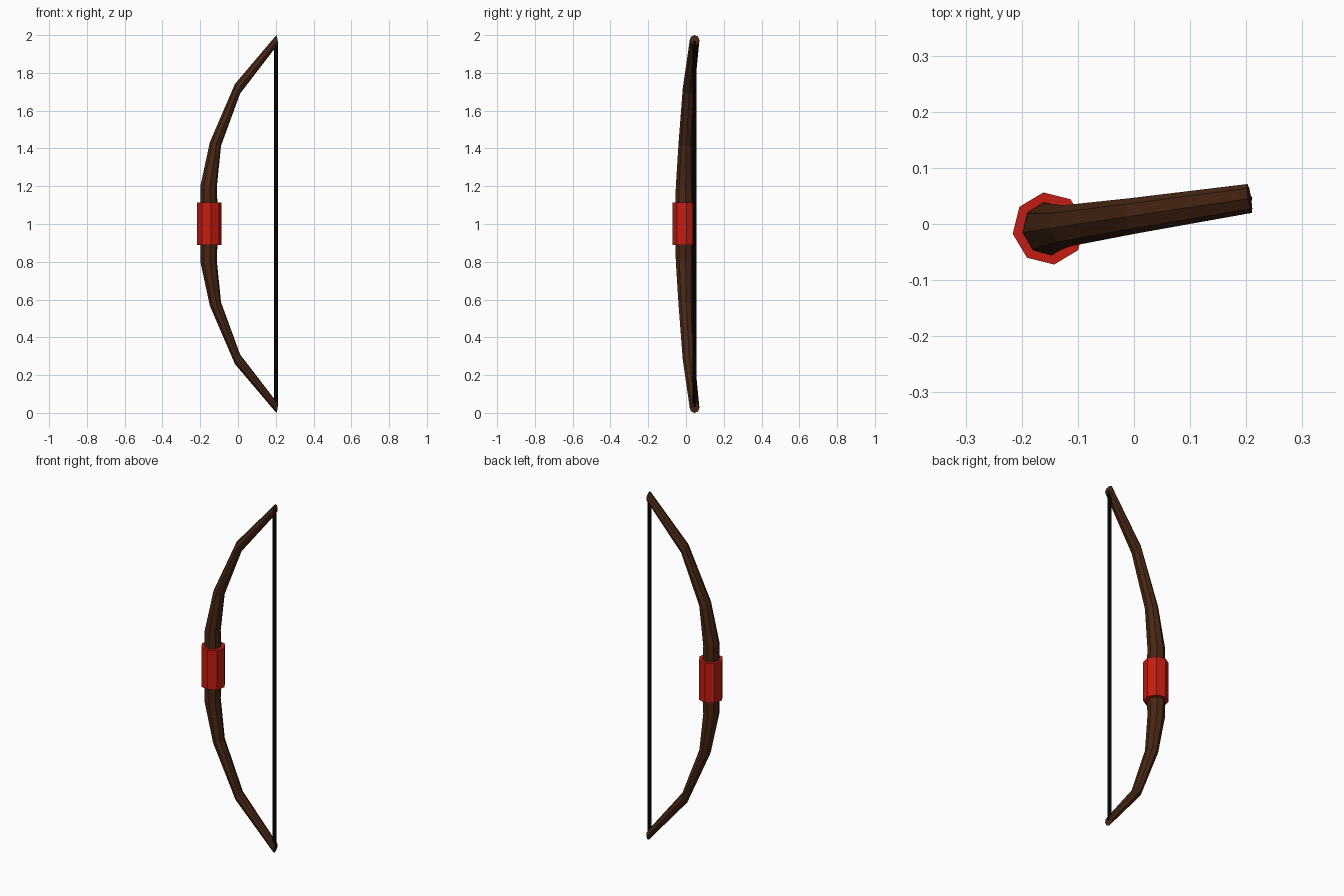
import bpy, bmesh
from math import sin, cos, tau, radians

if "Cube" in bpy.data.objects:
    bpy.data.objects.remove(bpy.data.objects["Cube"])

SIDES = 8
ORIGIN = (-0.152, -0.008, 1.0)   # centre of the grip
TURN = radians(8.5)              # bow plane is turned slightly about z


def material(name, rgb):
    m = bpy.data.materials.new(name)
    m.diffuse_color = (*rgb, 1)
    m.use_nodes = True
    m.node_tree.nodes["Principled BSDF"].inputs["Base Color"].default_value = m.diffuse_color
    return m


def loft(name, rings, mat):
    """Skin 8-sided rings: (u, z, half_u, half_z, half_width)."""
    bm = bmesh.new()
    loops = []
    for u, z, hu, hz, hw in rings:
        loops.append([bm.verts.new((u + hu * cos(a), hw * sin(a), z + hz * cos(a)))
                      for a in (tau * i / SIDES for i in range(SIDES))])
    for a, b in zip(loops, loops[1:]):
        for i in range(SIDES):
            j = (i + 1) % SIDES
            bm.faces.new((a[i], a[j], b[j], b[i]))
    bm.faces.new(loops[0])
    bm.faces.new(loops[-1])
    bmesh.ops.recalc_face_normals(bm, faces=bm.faces)
    mesh = bpy.data.meshes.new(name)
    bm.to_mesh(mesh)
    bm.free()
    mesh.materials.append(mat)
    ob = bpy.data.objects.new(name, mesh)
    ob.location = ORIGIN
    ob.rotation_euler.z = TURN
    bpy.context.collection.objects.link(ob)
    return ob


wood = material("dark_wood", (0.065, 0.020, 0.007))
red = material("red_wrap", (0.55, 0.012, 0.006))
black = material("black_string", (0.003, 0.003, 0.003))

# Bow stave: upper half rings, mirrored to the lower half
upper = [
    (0.000, 0.00, -0.049, 0.000, 0.051),
    (-0.003, 0.20, -0.043, 0.008, 0.046),
    (0.033, 0.424, -0.030, 0.009, 0.037),
    (0.151, 0.716, -0.014, 0.025, 0.032),
    (0.362, 0.974, -0.003, 0.026, 0.026),
]
lower = [(u, -z, hu, -hz, hw) for u, z, hu, hz, hw in reversed(upper[1:])]
loft("bow_stave", lower + upper, wood)

# Wrapped grip
loft("grip", [(0, z, -0.065, 0, 0.065) for z in (-0.112, 0.115)], red)

# Bow string between the two tips
loft("bow_string", [(0.357, z, -0.010, 0, 0.010) for z in (-0.97, 0.97)], black)
